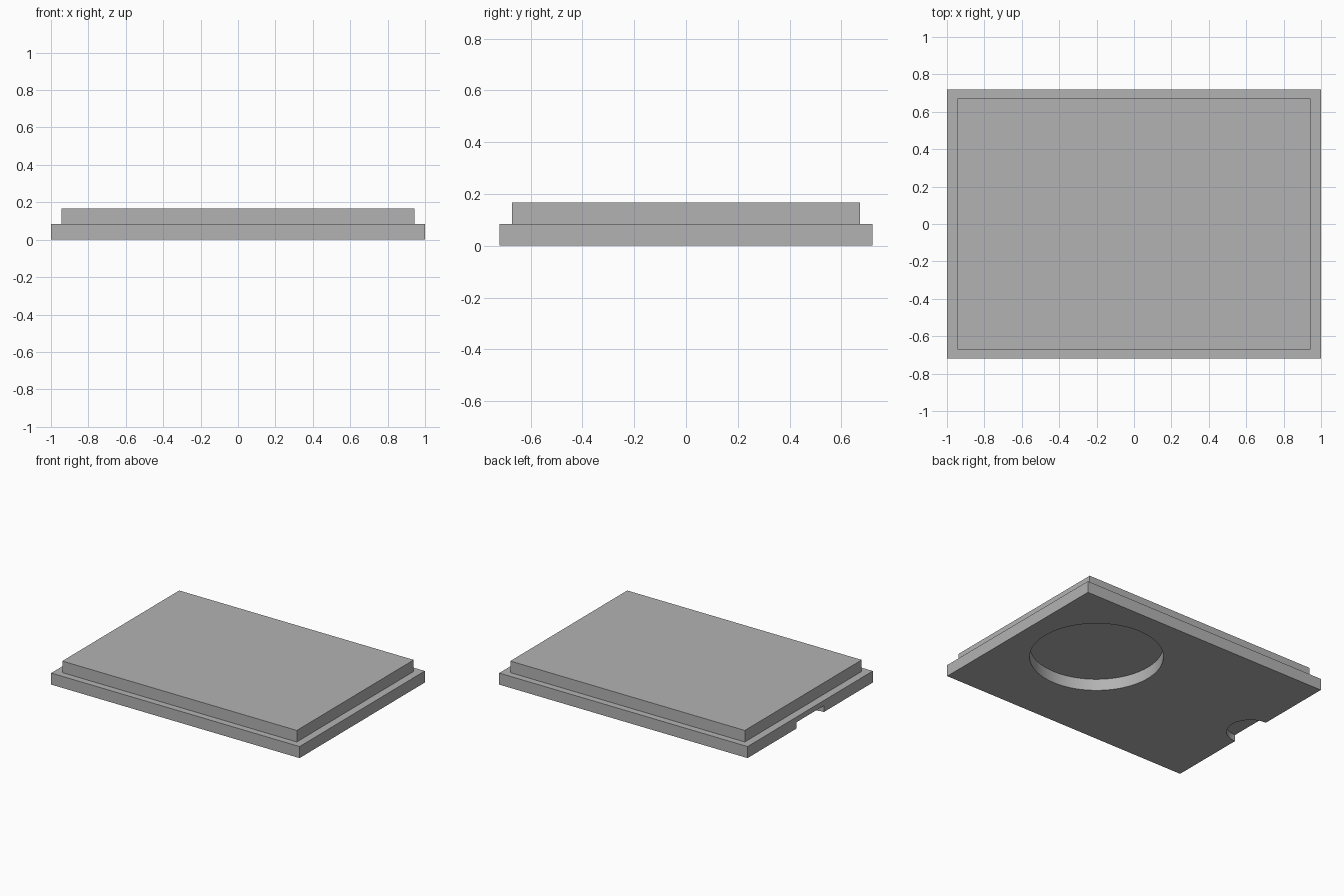
import bpy
import math

default = bpy.data.objects.get("Cube")
if default:
    bpy.data.objects.remove(default, do_unlink=True)

grey = bpy.data.materials.new("plain_grey")
grey.use_nodes = True
colour = (0.45, 0.45, 0.45, 1)
grey.diffuse_color = colour
grey.node_tree.nodes["Principled BSDF"].inputs["Base Color"].default_value = colour

STEP = 0.084  # thickness of each slab


def slab(name, half_x, half_y, z0):
    bpy.ops.mesh.primitive_cube_add(size=1, location=(0, 0, z0 + STEP / 2))
    ob = bpy.context.object
    ob.name = name
    ob.scale = (2 * half_x, 2 * half_y, STEP)
    bpy.ops.object.transform_apply(location=True, rotation=False, scale=True)
    ob.data.materials.append(grey)
    return ob


def cut_disc(target, x, y, radius, bottom, top):
    bpy.ops.mesh.primitive_cylinder_add(
        vertices=96, radius=radius, depth=top - bottom,
        location=(x, y, (top + bottom) / 2))
    cutter = bpy.context.object
    cutter.hide_render = True
    cutter.data.materials.append(grey)
    bpy.context.view_layer.objects.active = target
    mod = target.modifiers.new("cut", 'BOOLEAN')
    mod.operation = 'DIFFERENCE'
    mod.solver = 'EXACT'
    mod.object = cutter
    bpy.ops.object.modifier_apply(modifier=mod.name)
    bpy.data.objects.remove(cutter, do_unlink=True)


# Wide lower slab and slightly smaller upper slab
base = slab("base_plate", 1.0, 0.72, 0)
slab("top_plate", 0.944, 0.672, STEP)

# Round pocket through the lower slab, closed by the upper slab
cut_disc(base, 0.41, 0.105, 0.44, -0.1, STEP + 0.1)

# Half-round finger notch in the underside of one short edge
cut_disc(base, -1.0, 0, 0.158, -0.1, STEP * 0.55)

bpy.ops.object.select_all(action='DESELECT')
base.select_set(True)
bpy.context.view_layer.objects.active = base
bpy.ops.object.shade_smooth_by_angle(angle=math.radians(30))
